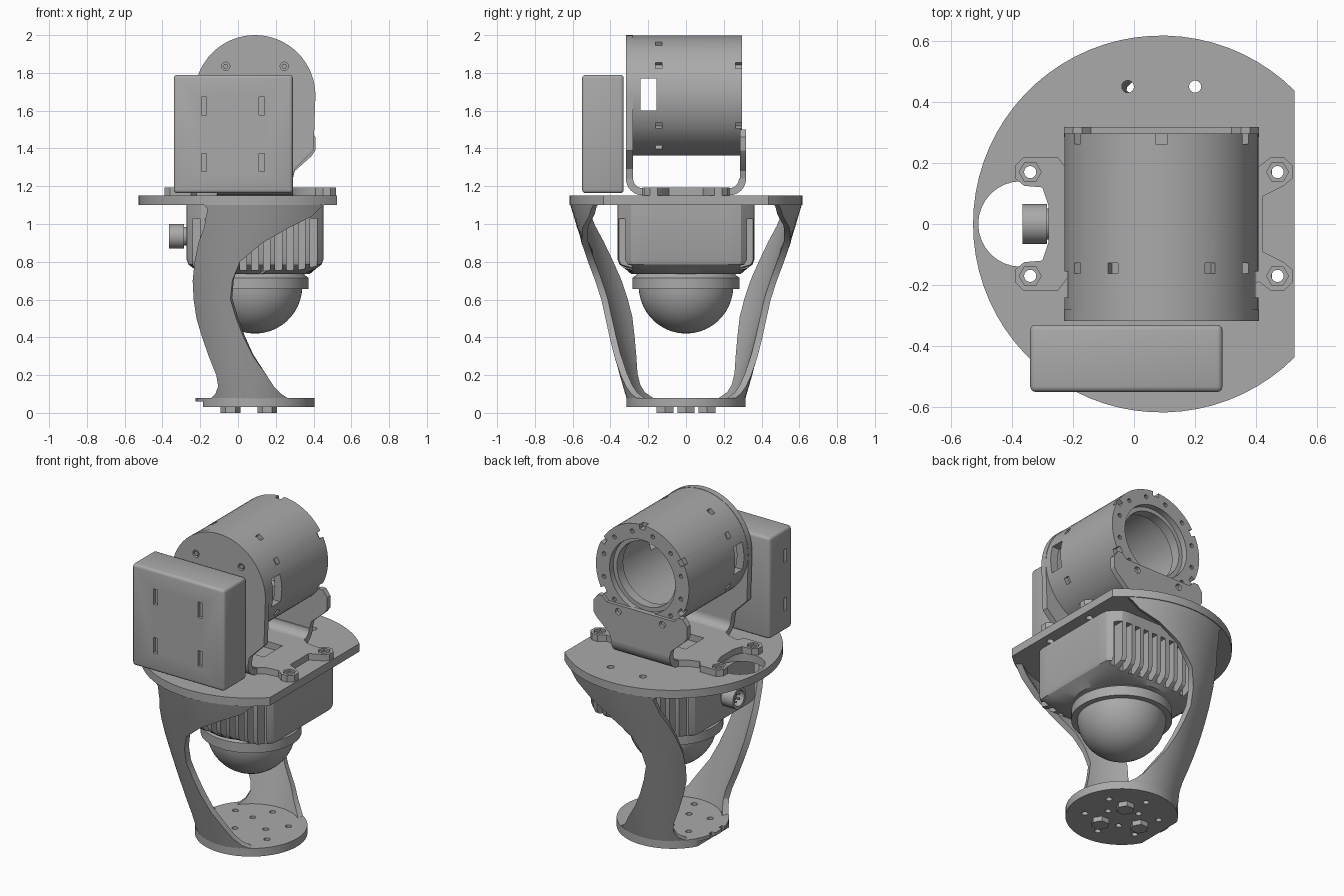
import bpy, bmesh, math
from mathutils import Vector, Matrix

if "Cube" in bpy.data.objects:
    bpy.data.objects.remove(bpy.data.objects["Cube"], do_unlink=True)

CX = 0.09      # common centre line of the round parts
AXIS_Z = 1.68  # height of the barrel axis

grey = bpy.data.materials.new("plain_grey")
grey.use_nodes = True
grey.diffuse_color = (0.4, 0.4, 0.4, 1)
grey.node_tree.nodes["Principled BSDF"].inputs["Base Color"].default_value = (0.4, 0.4, 0.4, 1)


def finish(name, bm):
    bmesh.ops.recalc_face_normals(bm, faces=bm.faces)
    mesh = bpy.data.meshes.new(name)
    bm.to_mesh(mesh)
    bm.free()
    mesh.materials.append(grey)
    ob = bpy.data.objects.new(name, mesh)
    bpy.context.collection.objects.link(ob)
    return ob


def box(name, x, y, z, bevel=0):
    bm = bmesh.new()
    bmesh.ops.create_cube(bm, size=1)
    for v in bm.verts:
        v.co = [(r[0] + r[1]) / 2 + c * (r[1] - r[0]) for r, c in zip((x, y, z), v.co)]
    if bevel:
        bmesh.ops.bevel(bm, geom=bm.edges[:], offset=bevel, segments=3, profile=0.5, affect='EDGES')
    return finish(name, bm)


def prism(name, pts, axis, lo, hi):
    """Extrude a 2D outline along x, y or z."""
    def place(p, d):
        return {"x": (d, p[0], p[1]), "y": (p[0], d, p[1]), "z": (p[0], p[1], d)}[axis]
    bm = bmesh.new()
    a = [bm.verts.new(place(p, lo)) for p in pts]
    b = [bm.verts.new(place(p, hi)) for p in pts]
    bm.faces.new(a)
    bm.faces.new(b)
    for i in range(len(pts)):
        j = (i + 1) % len(pts)
        bm.faces.new((a[i], a[j], b[j], b[i]))
    return finish(name, bm)


def arc(cx, cy, r, start, end, n):
    angles = [math.radians(start + (end - start) * i / n) for i in range(n + 1)]
    return [(cx + r * math.cos(t), cy + r * math.sin(t)) for t in angles]


def rod(name, c, r, axis, lo, hi, n=16):
    return prism(name, arc(c[0], c[1], r, 0, 360, n)[:-1], axis, lo, hi)


def loft(name, rings, n=64):
    """Stack rings of (radius, half width, z); the half width squares them off."""
    bm = bmesh.new()
    rows = []
    for r, h, z in rings:
        rows.append([bm.verts.new((CX + max(-h, min(h, x)), max(-h, min(h, y)), z))
                     for x, y in arc(0, 0, r, 0, 360, n)[:-1]])
    for a, b in zip(rows, rows[1:]):
        for i in range(n):
            bm.faces.new((a[i], a[(i + 1) % n], b[(i + 1) % n], b[i]))
    bm.faces.new(rows[0])
    bm.faces.new(rows[-1])
    return finish(name, bm)


def bake(ob):
    bpy.context.view_layer.update()
    dg = bpy.context.evaluated_depsgraph_get()
    mesh = bpy.data.meshes.new_from_object(ob.evaluated_get(dg))
    ob.modifiers.clear()
    ob.data = mesh


def cut(ob, cutters):
    for c in cutters:
        c.hide_render = True
        m = ob.modifiers.new("cut", 'BOOLEAN')
        m.operation, m.solver, m.object = 'DIFFERENCE', 'EXACT', c
    bake(ob)
    for c in cutters:
        bpy.data.objects.remove(c, do_unlink=True)


ears = [(x, y) for x in (-0.34, 0.47) for y in (-0.17, 0.17)]

# Top plate: disc with one flat side, cable opening and screw holes
flat = math.degrees(math.acos(0.435 / 0.617))
plate = prism("top_plate", arc(CX, 0, 0.617, flat, 360 - flat, 56), "z", 1.10, 1.15)
holes = [(x, y) for x in (-0.02, 0.20) for y in (-0.45, 0.45)] + ears
cut(plate, [rod("cutter", (-0.37, 0), 0.14, "z", 1, 1.2, 32)]
    + [rod("cutter", p, 0.02, "z", 1, 1.2) for p in holes])

# Curved legs: bands on a cone, mirrored front to back; rows are z, left x, right x
rows = [(1.11, -0.19, 0.47), (1.08, -0.16, 0.43), (1.04, -0.17, 0.39), (0.98, -0.18, 0.27),
        (0.9, -0.21, 0.13), (0.8, -0.23, 0.01), (0.7, -0.24, -0.03), (0.6, -0.235, -0.04),
        (0.5, -0.22, -0.01), (0.4, -0.19, 0.03), (0.3, -0.155, 0.08), (0.2, -0.115, 0.15),
        (0.14, -0.105, 0.19), (0.1, -0.12, 0.23), (0.06, -0.16, 0.29)]
for name, side in (("front_leg", -1), ("back_leg", 1)):
    bm = bmesh.new()
    grid = []
    for z, left, right in rows:
        r = 0.31 + 0.305 * (z - 0.06) / 1.05
        xs = [left + (right - left) * i / 12 for i in range(13)]
        grid.append([bm.verts.new((x, side * math.sqrt(r * r - (x - CX) ** 2), z)) for x in xs])
    for a, b in zip(grid, grid[1:]):
        for i in range(12):
            f = (a[i], a[i + 1], b[i + 1], b[i])
            bm.faces.new(f if side > 0 else f[::-1])
    # faces turned outward so that the wall thickens inward
    bm.normal_update()
    if sum(f.normal.y * side for f in bm.faces) < 0:
        bmesh.ops.reverse_faces(bm, faces=bm.faces[:])
    mesh = bpy.data.meshes.new(name)
    bm.to_mesh(mesh)
    bm.free()
    mesh.materials.append(grey)
    leg = bpy.data.objects.new(name, mesh)
    bpy.context.collection.objects.link(leg)
    wall = leg.modifiers.new("wall", 'SOLIDIFY')
    wall.thickness, wall.offset = 0.035, -1
    bake(leg)

# Foot disc with mounting holes and three hex bolts below
foot = rod("foot_disc", (CX, 0), 0.315, "z", 0.03, 0.08, 56)
foot_holes = arc(CX, 0, 0.21, 30, 330, 5) + arc(CX, 0, 0.1, 0, 240, 2)
cut(foot, [box("cutter", (-0.3, -0.185), (-0.2, 0.2), (0, 0.06))]
    + [box("cutter", (-0.3, -0.2), (y - 0.015, y + 0.015), (0, 0.2)) for y in (-0.05, 0.05)]
    + [rod("cutter", p, 0.018, "z", 0, 0.2) for p in foot_holes])
for i, p in enumerate(((-0.04, 0), (0.155, -0.11), (0.155, 0.11))):
    rod(f"foot_bolt_{i + 1}", p, 0.052, "z", 0, 0.035, 6)

# Camera body with cooling slots on front and back
body = loft("camera_body", [(0.46, 0.362, 1.10), (0.46, 0.362, 0.81), (0.45, 0.352, 0.785),
                            (0.40, 0.325, 0.765), (0.29, 0.29, 0.735)])
slots = []
for i in range(-5, 6):
    x = CX + i * 0.062
    for y in ((-0.5, -0.285), (0.285, 0.5)):
        slots.append(box("cutter", (x - 0.018, x + 0.018), y, (0.755, 1.03)))
cut(body, slots)

# Collar and dome below the body
loft("dome_collar", [(0.25, 1, 0.75), (0.265, 1, 0.728), (0.283, 1, 0.715), (0.283, 1, 0.655), (0.25, 1, 0.655)])
loft("dome", [(0.25 * math.cos(math.radians(a)), 1, 0.67 - 0.25 * math.sin(math.radians(a)))
              for a in (0, 8, 16, 24, 32, 40, 48, 56, 64, 72, 80, 87)])

# Cable connector on the side
socket = rod("connector", (0, 0.935), 0.065, "x", -0.365, -0.285, 24)
cut(socket, [rod("cutter", (0, 0.935), 0.048, "x", -0.4, -0.315, 24)])
rod("connector_neck", (0, 0.935), 0.05, "x", -0.3, -0.25, 24)
for i, p in enumerate(arc(0, 0.935, 0.026, 0, 288, 4)):
    rod(f"connector_pin_{i + 1}", p, 0.006, "x", -0.35, -0.31, 8)

# Bracket base with four screw ears
half = [(0.42, 0.09), (0.49, 0.125), (0.52, 0.15), (0.52, 0.19), (0.49, 0.22), (0.45, 0.22),
        (0.41, 0.19), (0.33, 0.2), (0.29, 0.23), (-0.11, 0.23), (-0.15, 0.2), (-0.22, 0.18),
        (-0.25, 0.22), (-0.36, 0.22), (-0.39, 0.19), (-0.39, 0.15), (-0.36, 0.125),
        (-0.3, 0.12), (-0.28, 0.06)]
base = prism("bracket_base", half + [(x, -y) for x, y in reversed(half)], "z", 1.152, 1.192)
cut(base, [box("cutter", (-0.06, 0.24), (-0.09, 0.09), (1.1, 1.3))]
    + [rod("cutter", p, 0.02, "z", 1.1, 1.3) for p in ears]
    + [rod("cutter", p, 0.036, "z", 1.178, 1.3, 6) for p in ears])

# Rounded bends joining the base to the upright plates
for name, s in (("front_bend", -1), ("back_bend", 1)):
    bend = arc(0.23, 1.24, 0.088, -90, 0, 8) + arc(0.23, 1.24, 0.05, 0, -90, 8)
    prism(name, [(s * y, z) for y, z in bend], "x", -0.11, 0.29)

# Front upright plate with a round top
front = [(-0.11, 1.24), (0.29, 1.24), (0.30, 1.29), (0.40, 1.39)] + arc(CX, AXIS_Z, 0.32, 0, 180, 32) \
    + [(-0.22, 1.39), (-0.12, 1.29)]
front_plate = prism("front_plate", front, "y", -0.318, -0.28)
screws = [(CX - 0.155, 1.835), (CX + 0.155, 1.835)]
cut(front_plate, [rod("cutter", p, 0.022, "y", -0.4, -0.3) for p in screws])
for i, p in enumerate(screws):
    rod(f"plate_screw_{i + 1}", p, 0.014, "y", -0.315, -0.295, 6)

# Back upright tab
tab_half = [(0.2, 1.24), (0.21, 1.28), (0.30, 1.36), (0.32, 1.39), (0.32, 1.46), (0.29, 1.5),
            (0.26, 1.5), (0.23, 1.47)]
tab = prism("back_tab", [(CX + x, z) for x, z in tab_half]
            + [(CX - x, z) for x, z in reversed(tab_half)], "y", 0.285, 0.318)
cut(tab, [rod("cutter", (CX + x, 1.43), 0.02, "y", 0.2, 0.4) for x in (-0.15, 0.15)])

# Barrel: hollow tube with stepped mouth, side windows and rows of small notches
c = (CX, AXIS_Z)
barrel = rod("barrel", c, 0.318, "y", -0.28, 0.297, 64)
cut(barrel, [rod("cutter", c, 0.27, "y", -0.25, 0.2, 48), rod("cutter", c, 0.2, "y", 0.1, 0.4, 48),
             rod("cutter", c, 0.225, "y", 0.26, 0.4, 48),
             box("cutter", (-0.5, 0.6), (-0.24, -0.155), (1.6, 1.77))])


def notch(deg, y):
    ob = box("cutter", (-0.019, 0.019), y, (0.29, 0.4))
    ob.data.transform(Matrix.Translation((CX, 0, AXIS_Z)) @ Matrix.Rotation(math.radians(deg), 4, 'Y'))
    return ob


cut(barrel, [notch(a, (-0.162, -0.127)) for a in range(0, 360, 30) if a % 90]
    + [notch(a, (0.262, 0.4)) for a in range(0, 360, 60)]
    + [rod("cutter", p, 0.013, "y", 0.27, 0.4, 10) for p in arc(*c, 0.272, 15, 345, 11)])

# Control box with shallow slots on its front and side
case = box("control_box", (-0.34, 0.29), (-0.55, -0.33), (1.163, 1.79), 0.018)
cut(case, [box("cutter", (x - 0.014, x + 0.014), (-0.6, -0.53), (z - 0.048, z + 0.048))
           for x in (-0.18, 0.125) for z in (1.325, 1.625)]
    + [box("cutter", (-0.4, -0.325), (-0.495, -0.47), (z - 0.04, z + 0.04)) for z in (1.325, 1.625)])

# Smooth round surfaces, keep hard edges
bpy.ops.object.select_all(action='DESELECT')
for ob in bpy.context.collection.objects:
    if ob.type == 'MESH':
        ob.select_set(True)
        bpy.context.view_layer.objects.active = ob
bpy.ops.object.shade_smooth_by_angle(angle=math.radians(30))
